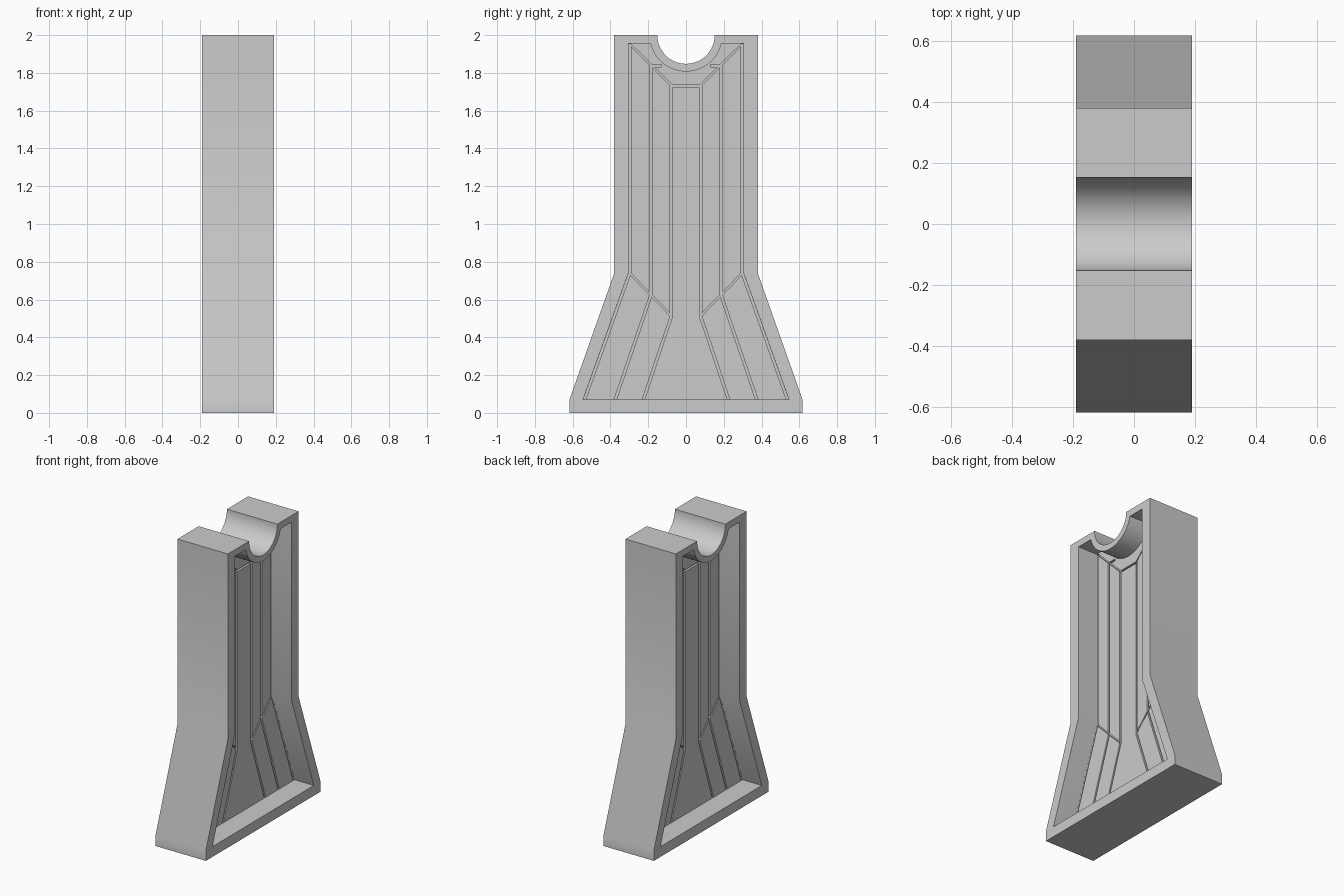
import bpy, bmesh, math

if "Cube" in bpy.data.objects:
    bpy.data.objects.remove(bpy.data.objects["Cube"])

HALF_X = 0.19      # half thickness of the stand
FLOOR_X = 0.045    # half thickness of the central web
GROOVE_X = 0.03    # web half thickness under the grooves


def add_prism(bm, pts, x0, x1):
    """Extrude a closed (y, z) outline from x0 to x1."""
    face = bm.faces.new([bm.verts.new((x0, y, z)) for y, z in pts])
    res = bmesh.ops.extrude_face_region(bm, geom=[face])
    for v in res["geom"]:
        if isinstance(v, bmesh.types.BMVert):
            v.co.x = x1


def make_object(name, prisms):
    bm = bmesh.new()
    for pts, x0, x1 in prisms:
        add_prism(bm, pts, x0, x1)
    bmesh.ops.recalc_face_normals(bm, faces=bm.faces)
    mesh = bpy.data.meshes.new(name)
    bm.to_mesh(mesh)
    bm.free()
    ob = bpy.data.objects.new(name, mesh)
    bpy.context.collection.objects.link(ob)
    return ob


def outline(half, radius, top, n=32):
    """Mirror a right-hand outline and close it with a cradle arc at the top."""
    a = math.asin((2 - top) / radius)
    arc = []
    for i in range(n + 1):
        t = -a - (math.pi - 2 * a) * i / n
        arc.append((radius * math.cos(t), 2 + radius * math.sin(t)))
    return half + arc + [(-y, z) for y, z in reversed(half)]


def strip(p, q, w=0.013):
    """Thin parallelogram along p-q, offset sideways (upwards if level)."""
    (a, b), (c, d) = p, q
    h = w / 2
    if abs(b - d) < 1e-6:
        return [(a, b - h), (c, d - h), (c, d + h), (a, b + h)]
    return [(a - h, b), (a + h, b), (c + h, d), (c - h, d)]


def cut(target, cutter):
    cutter.hide_render = True
    mod = target.modifiers.new("cut", "BOOLEAN")
    mod.operation = "DIFFERENCE"
    mod.solver = "EXACT"
    mod.use_self = True
    mod.object = cutter
    bpy.context.view_layer.objects.active = target
    bpy.ops.object.modifier_apply(modifier=mod.name)
    bpy.data.objects.remove(cutter)


# Solid body with flared foot and round cradle
body = outline([(0.617, 0), (0.617, 0.07), (0.38, 0.74), (0.38, 2)], 0.152, 2)
stand = make_object("pedestal_stand", [(body, -HALF_X, HALF_X)])

# Deep pocket on both broad sides, leaving a rim and a central web
pocket = outline([(0.545, 0.07), (0.305, 0.74), (0.305, 1.955)], 0.193, 1.955)
cut(stand, make_object("pocket_cutter",
                       [(pocket, s * FLOOR_X, s * 0.3) for s in (-1, 1)]))

# Panel grooves in the web: uprights, flared legs, diagonals, top link
half_lines = [
    ((0.298, 0.74), (0.298, 1.953)),
    ((0.187, 0.62), (0.187, 1.843)),
    ((0.078, 0.51), (0.078, 1.735)),
    ((0.298, 0.74), (0.537, 0.072)),
    ((0.187, 0.62), (0.374, 0.072)),
    ((0.078, 0.51), (0.225, 0.072)),
    ((0.078, 0.515), (0.297, 0.738)),
    ((0.078, 1.735), (0.297, 1.952)),
    ((0.187, 1.838), (0.13, 1.838)),
]
lines = [((m * a, b), (m * c, d)) for m in (1, -1) for (a, b), (c, d) in half_lines]
lines.append(((-0.08, 1.73), (0.08, 1.73)))
cut(stand, make_object("groove_cutter",
                       [(strip(p, q), s * GROOVE_X, s * 0.06)
                        for s in (-1, 1) for p, q in lines]))

# Smooth cradle, crisp edges elsewhere
bpy.ops.object.select_all(action="DESELECT")
stand.select_set(True)
bpy.context.view_layer.objects.active = stand
bpy.ops.object.shade_smooth_by_angle(angle=math.radians(20))
